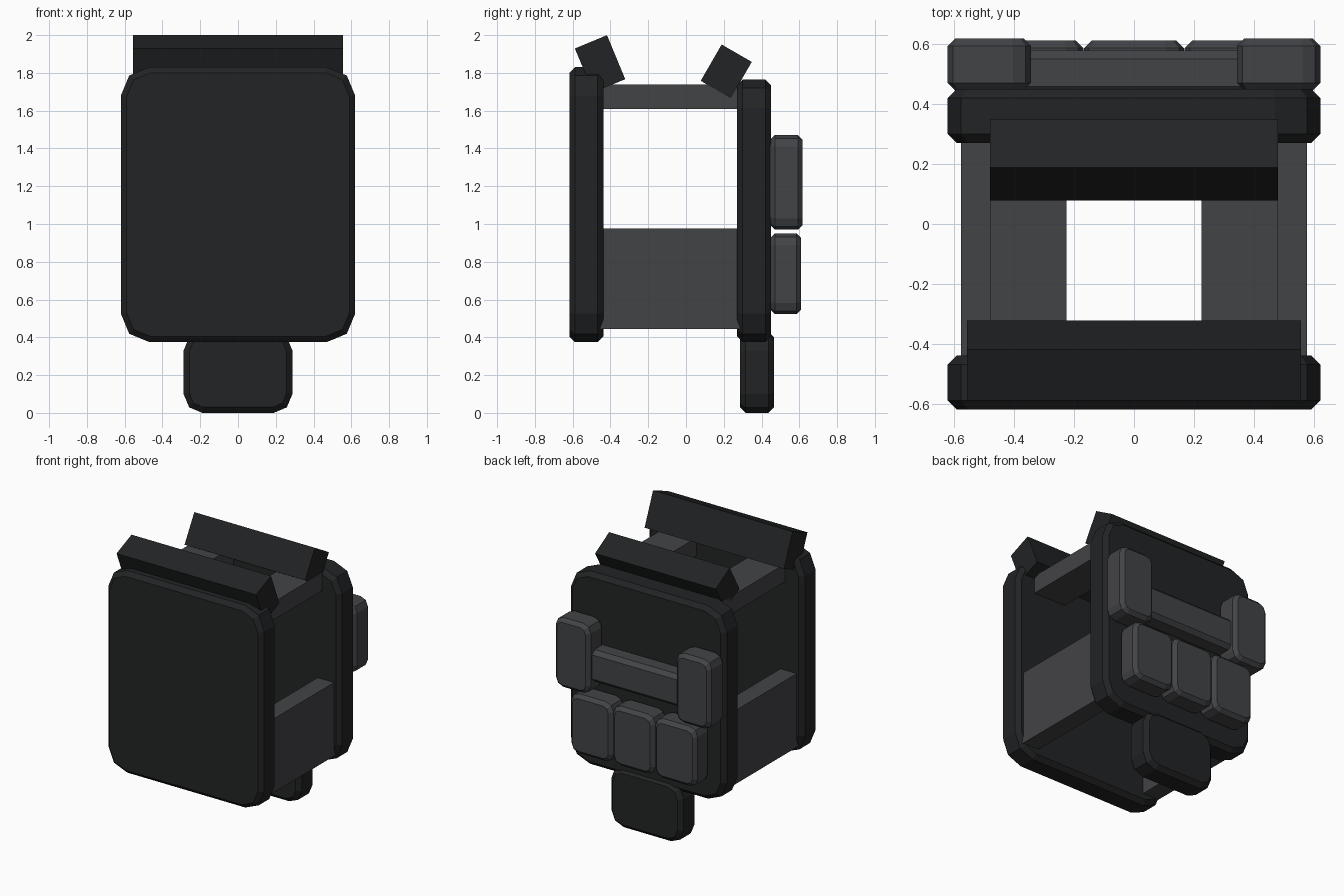
import bpy, bmesh, math
from mathutils import Matrix, Vector

if "Cube" in bpy.data.objects:
    bpy.data.objects.remove(bpy.data.objects["Cube"])


def material(name, rgb):
    m = bpy.data.materials.new(name)
    m.diffuse_color = (*rgb, 1)
    m.use_nodes = True
    m.node_tree.nodes["Principled BSDF"].inputs["Base Color"].default_value = m.diffuse_color
    return m


DARK = material("dark_fabric", (0.016, 0.017, 0.018))
GREY = material("grey_webbing", (0.055, 0.057, 0.062))


def box(name, x, y, z, mat, corner=0, rim=0, tilt=0):
    """Box from (min, max) ranges; corner rounds the xz outline, rim chamfers both faces, tilt turns about x."""
    size = Vector((x[1] - x[0], y[1] - y[0], z[1] - z[0]))
    centre = Vector((sum(x), sum(y), sum(z))) / 2
    bm = bmesh.new()
    bmesh.ops.create_cube(bm, size=1)
    bmesh.ops.scale(bm, vec=size, verts=bm.verts)
    if corner:
        along_y = [e for e in bm.edges
                   if abs(e.verts[0].co.y - e.verts[1].co.y) > 1e-4]
        bmesh.ops.bevel(bm, geom=along_y, offset=corner, segments=2,
                        profile=0.5, affect='EDGES')
    if rim:
        rims = [e for e in bm.edges
                if abs(e.verts[0].co.y - e.verts[1].co.y) < 1e-4]
        bmesh.ops.bevel(bm, geom=rims, offset=rim, segments=1,
                        profile=0.5, affect='EDGES')
    bmesh.ops.rotate(bm, cent=(0, 0, 0), verts=bm.verts,
                     matrix=Matrix.Rotation(math.radians(tilt), 3, 'X'))
    bmesh.ops.recalc_face_normals(bm, faces=bm.faces)
    me = bpy.data.meshes.new(name)
    bm.to_mesh(me)
    bm.free()
    me.materials.append(mat)
    ob = bpy.data.objects.new(name, me)
    ob.location = centre
    bpy.context.collection.objects.link(ob)
    return ob


def roll(name, half_width, y, z, depth, height, tilt):
    """Tilted collar pad centred on (y, z)."""
    box(name, (-half_width, half_width), (y - depth / 2, y + depth / 2),
        (z - height / 2, z + height / 2), DARK, tilt=tilt)


# Front and back panels, lower back flap
box("front_panel", (-0.62, 0.62), (-0.618, -0.438), (0.375, 1.83), DARK, 0.15, 0.03)
box("back_panel", (-0.62, 0.62), (0.27, 0.45), (0.375, 1.765), DARK, 0.15, 0.03)
box("lower_flap", (-0.288, 0.288), (0.285, 0.467), (0.0, 0.43), DARK, 0.1, 0.03)

# Collar pads
roll("front_collar", 0.555, -0.455, 1.848, 0.184, 0.252, 22.5)
roll("back_collar", 0.48, 0.213, 1.808, 0.184, 0.222, -30)

# Shoulder straps, side panels and tall back pouches on both sides
for side, s in (("left", -1), ("right", 1)):
    def span(a, b):
        return sorted((s * a, s * b))
    box(side + "_shoulder_strap", span(0.225, 0.48), (-0.46, 0.3), (1.61, 1.738), GREY)
    box(side + "_side_panel", span(0.445, 0.575), (-0.46, 0.3), (0.445, 0.975), GREY)
    box(side + "_tall_pouch", span(0.343, 0.62), (0.445, 0.618), (0.97, 1.47), GREY, 0.06, 0.025)

# Row of small back pouches
for i in range(3):
    c = (i - 1) * 0.335
    box(f"small_pouch_{i + 1}", (c - 0.167, c + 0.167), (0.445, 0.61),
        (0.523, 0.95), GREY, 0.06, 0.025)

# Horizontal bar between the tall pouches
box("back_bar", (-0.38, 0.38), (0.43, 0.577), (1.05, 1.28), GREY, 0.03, 0.028)
